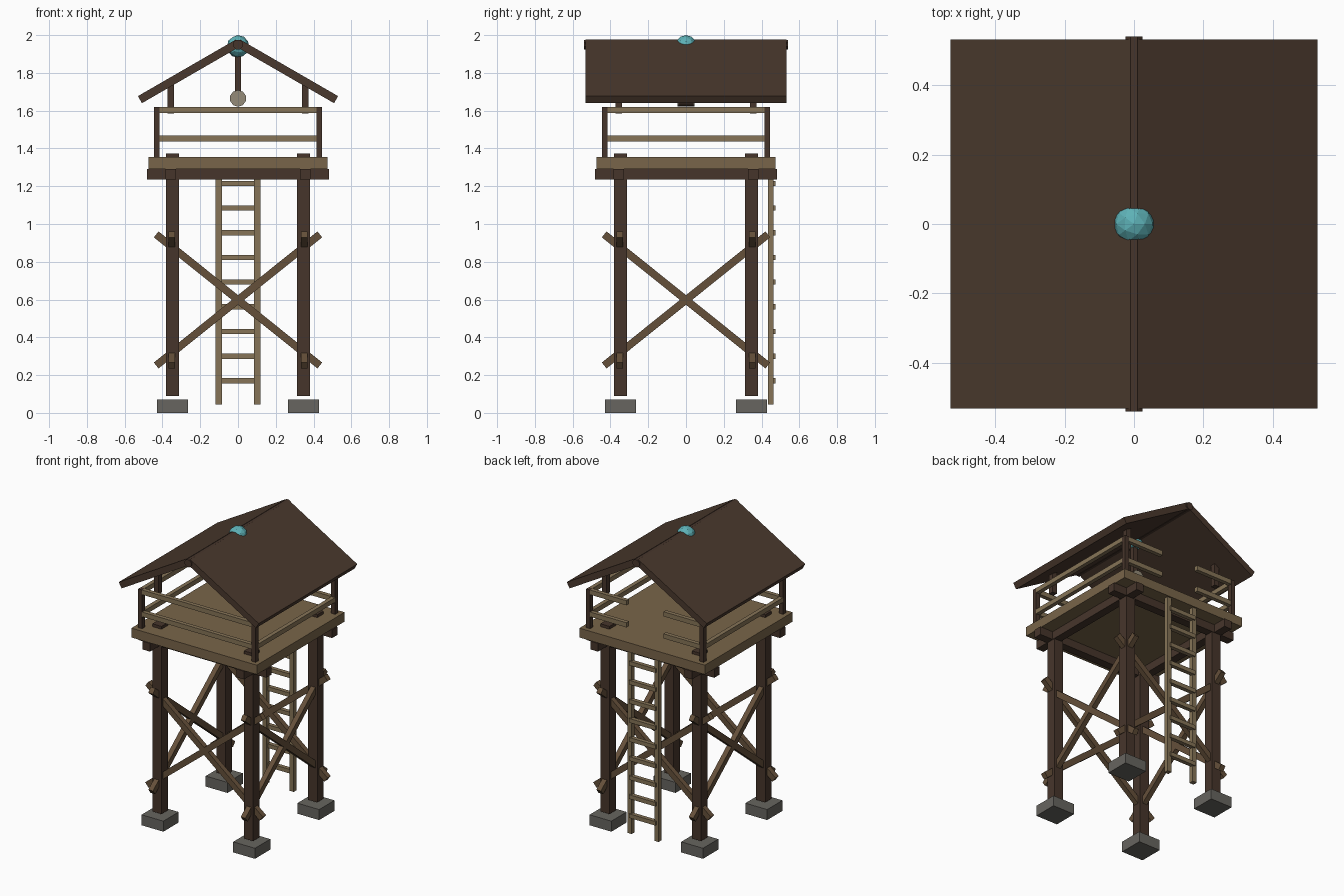
import bpy, math
from mathutils import Vector

if "Cube" in bpy.data.objects:
    bpy.data.objects.remove(bpy.data.objects["Cube"])


def material(name, rgb):
    m = bpy.data.materials.new(name)
    m.diffuse_color = (*rgb, 1)
    m.use_nodes = True
    m.node_tree.nodes["Principled BSDF"].inputs["Base Color"].default_value = m.diffuse_color
    return m


DARK = material("dark_timber", (0.062, 0.036, 0.024))
ROOF = material("roof_wood", (0.068, 0.04, 0.026))
BRACE = material("brace_wood", (0.13, 0.08, 0.042))
DECK = material("deck_wood", (0.19, 0.13, 0.067))
RAIL = material("rail_wood", (0.24, 0.175, 0.095))
STONE = material("stone", (0.135, 0.13, 0.115))
HIDE = material("pale_hide", (0.30, 0.26, 0.19))
TEAL = material("teal_crystal", (0.11, 0.44, 0.47))


def finish(name, mat):
    ob = bpy.context.object
    ob.name = name
    ob.data.materials.append(mat)
    return ob


def box(name, centre, size, mat, rot=(0, 0, 0)):
    bpy.ops.mesh.primitive_cube_add(size=1, location=centre, rotation=rot)
    ob = finish(name, mat)
    ob.scale = size
    return ob


def bar(name, a, b, width, depth, mat):
    """Rectangular bar between two points; depth is across the plane of the bar."""
    a, b = Vector(a), Vector(b)
    d = b - a
    if abs(d.x) > abs(d.y):
        rot, size = (0, -math.atan2(d.z, d.x), 0), (d.length, depth, width)
    else:
        rot, size = (math.atan2(d.z, d.y), 0, 0), (depth, d.length, width)
    return box(name, (a + b) / 2, size, mat, rot)


def cylinder(name, centre, radius, length, sides, mat, spin=0):
    bpy.ops.mesh.primitive_cylinder_add(vertices=sides, radius=radius, depth=length,
                                        location=centre, rotation=(math.pi / 2, spin, 0))
    return finish(name, mat)


# Footings, legs, railing posts and roof posts at the four corners
for sx in (-1, 1):
    for sy in (-1, 1):
        box("footing", (sx * .347, sy * .347, .036), (.165, .165, .072), STONE)
        box("leg", (sx * .347, sy * .347, .732), (.07, .07, 1.285), DARK)
        box("railing_post", (sx * .43, sy * .43, 1.485), (.03, .03, .27), DARK)
        box("roof_post", (sx * .357, sy * .357, 1.665), (.035, .035, .16), DARK)

# Crossed braces and floor beams on each side
for s in (-1, 1):
    p = s * .35
    for t in (-1, 1):
        bar("cross_brace", (-.433, p, .598 + t * .347), (.433, p, .598 - t * .347), .04, .035, BRACE)
        bar("cross_brace", (p, -.433, .598 + t * .347), (p, .433, .598 - t * .347), .04, .035, BRACE)
    box("floor_beam", (0, s * .356, 1.264), (.966, .056, .056), DARK)
    box("floor_beam", (s * .356, 0, 1.264), (.056, .966, .056), DARK)

# Deck
box("deck", (0, 0, 1.323), (.95, .95, .064), DECK)

# Handrails, with a ladder opening at the back
for z in (1.453, 1.604):
    box("front_rail", (0, -.43, z), (.86, .028, .032), RAIL)
    for s in (-1, 1):
        box("side_rail", (s * .43, 0, z), (.028, .86, .032), RAIL)
        box("back_rail", (s * .285, .43, z), (.29, .028, .032), RAIL)

# Ladder
for s in (-1, 1):
    box("ladder_rail", (s * .102, .449, .67), (.032, .031, 1.25), RAIL)
for i in range(9):
    box("ladder_rung", (0, .46, .17 + i * .1306), (.2, .028, .028), RAIL)

# Roof panels: sloping slabs at 30 degrees
pitch, thick = math.radians(30), .043
for s in (-1, 1):
    x0, x1 = .012, .53
    top = Vector(((x0 + x1) / 2, 0, 1.983 - (x0 + x1) / 2 * math.tan(pitch)))
    c = top - Vector((math.sin(pitch), 0, math.cos(pitch))) * thick / 2
    box("roof_panel", (s * c.x, 0, c.z), ((x1 - x0) / math.cos(pitch), 1.066, thick),
        ROOF, (0, s * pitch, 0))

# Ridge pole
cylinder("ridge_pole", (0, 0, 1.95), .027, 1.082, 8, DARK, math.pi / 8)

# Crystal set in the ridge
bpy.ops.mesh.primitive_ico_sphere_add(subdivisions=2, radius=.06, location=(0, 0, 1.94))
finish("ridge_crystal", TEAL)

# Hanging drum with its strap
box("drum_strap", (0, 0, 1.81), (.032, .032, .24), DARK)
cylinder("drum_body", (0, 0, 1.665), .044, .08, 10, DARK)
for s in (-1, 1):
    cylinder("drum_skin", (0, s * .041, 1.665), .044, .006, 10, HIDE)
